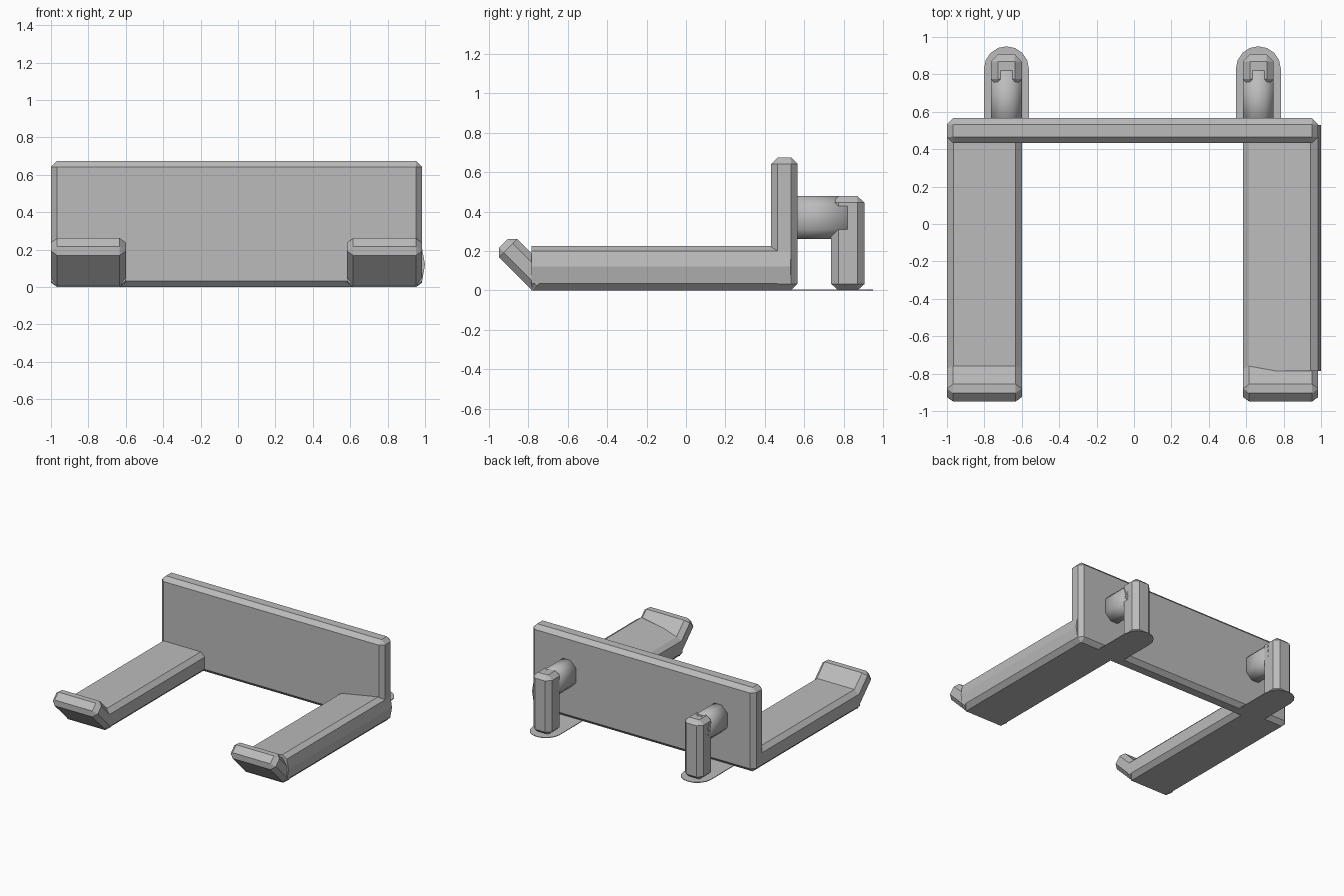
import bpy, bmesh
from math import sin, cos, pi
from mathutils import Matrix, Vector

cube = bpy.data.objects.get("Cube")
if cube:
    bpy.data.objects.remove(cube, do_unlink=True)

grey = bpy.data.materials.new("plain_grey")
grey.use_nodes = True
colour = (0.5, 0.5, 0.5, 1)
grey.diffuse_color = colour
grey.node_tree.nodes["Principled BSDF"].inputs["Base Color"].default_value = colour


def loft(name, rings, smooth=False):
    """Skin matching rings of points and cap both ends."""
    bm = bmesh.new()
    loops = [[bm.verts.new(p) for p in ring] for ring in rings]
    n = len(loops[0])
    for a, b in zip(loops, loops[1:]):
        for i in range(n):
            j = (i + 1) % n
            bm.faces.new((a[i], a[j], b[j], b[i]))
    bm.faces.new(loops[0][::-1])
    bm.faces.new(loops[-1])
    bmesh.ops.recalc_face_normals(bm, faces=bm.faces)
    for f in bm.faces:
        f.smooth = smooth
    mesh = bpy.data.meshes.new(name)
    bm.to_mesh(mesh)
    bm.free()
    mesh.materials.append(grey)
    obj = bpy.data.objects.new(name, mesh)
    bpy.context.collection.objects.link(obj)
    return obj


def octagon(a0, a1, b0, b1, c):
    """Rectangle with its corners cut off."""
    return [(a0 + c, b0), (a1 - c, b0), (a1, b0 + c), (a1, b1 - c),
            (a1 - c, b1), (a0 + c, b1), (a0, b1 - c), (a0, b0 + c)]


def inset(a0, a1, b0, b1, c):
    """Plain end outline of a chamfered bar, matching the octagon's points."""
    return octagon(a0 + c, a1 - c, b0 + c, b1 - c, 0.002)


# Back plate
C = 0.033
side = (-1, 0.985, 0.432, 0.566)
loft("back_plate", [
    [(x, y, z) for x, y in ring] for ring, z in (
        (inset(*side, C), 0), (octagon(*side, C), C),
        (octagon(*side, C), 0.675 - C), (inset(*side, C), 0.675))])

# Arms: the left one has a sloping top and a bulging outer side
right_section = octagon(-1, -0.6, 0, 0.165, 0.034)
left_section = [(0.615, 0), (0.95, 0), (0.985, 0.035), (1.0, 0.12), (0.985, 0.2),
                (0.945, 0.225), (0.615, 0.165), (0.583, 0.135), (0.583, 0.034)]
for name, section in (("right_arm", right_section), ("left_arm", left_section)):
    loft(name, [[(x, y, z) for x, z in section] for y in (-0.785, 0.53)])

# Upturned lips, leaning forward at 45 degrees
tilt = Matrix.Translation((0, -0.78, 0)) @ Matrix.Rotation(-pi / 4, 4, 'X')
for name, x0, x1 in (("right_lip", -1, -0.6), ("left_lip", 0.583, 0.985)):
    box = (x0, x1, 0, 0.131, C)
    rings = ((octagon(*box), 0), (octagon(*box), 0.272 - C), (inset(*box), 0.272))
    loft(name, [[tilt @ Vector((x, -d, t)) for x, t in ring] for ring, d in rings])

# Hooks at the back, each a peg, a hanging leg and a thin foot tab
for label, cx in (("right", -0.682), ("left", 0.665)):
    w = 0.082
    peg = octagon(cx - w, cx + w, 0.26, 0.478, 0.05)
    loft(label + "_hook_peg",
         [[(x, y, z) for x, z in peg] for y in (0.5, 0.82)], smooth=True)

    leg = (cx - w, cx + w, 0.737, 0.907, 0.037)
    loft(label + "_hook_leg", [
        [(x, y, z) for x, y in ring] for ring, z in (
            (inset(*leg), 0), (octagon(*leg), 0.033),
            (octagon(*leg), 0.445), (inset(*leg), 0.478))])

    r = 0.12
    outline = [(cx + r, 0.5)]
    outline += [(cx + r * cos(i * pi / 8), 0.83 + r * sin(i * pi / 8)) for i in range(9)]
    outline += [(cx - r, 0.5)]
    loft(label + "_foot_tab", [[(x, y, z) for x, y in outline] for z in (0, 0.005)])
